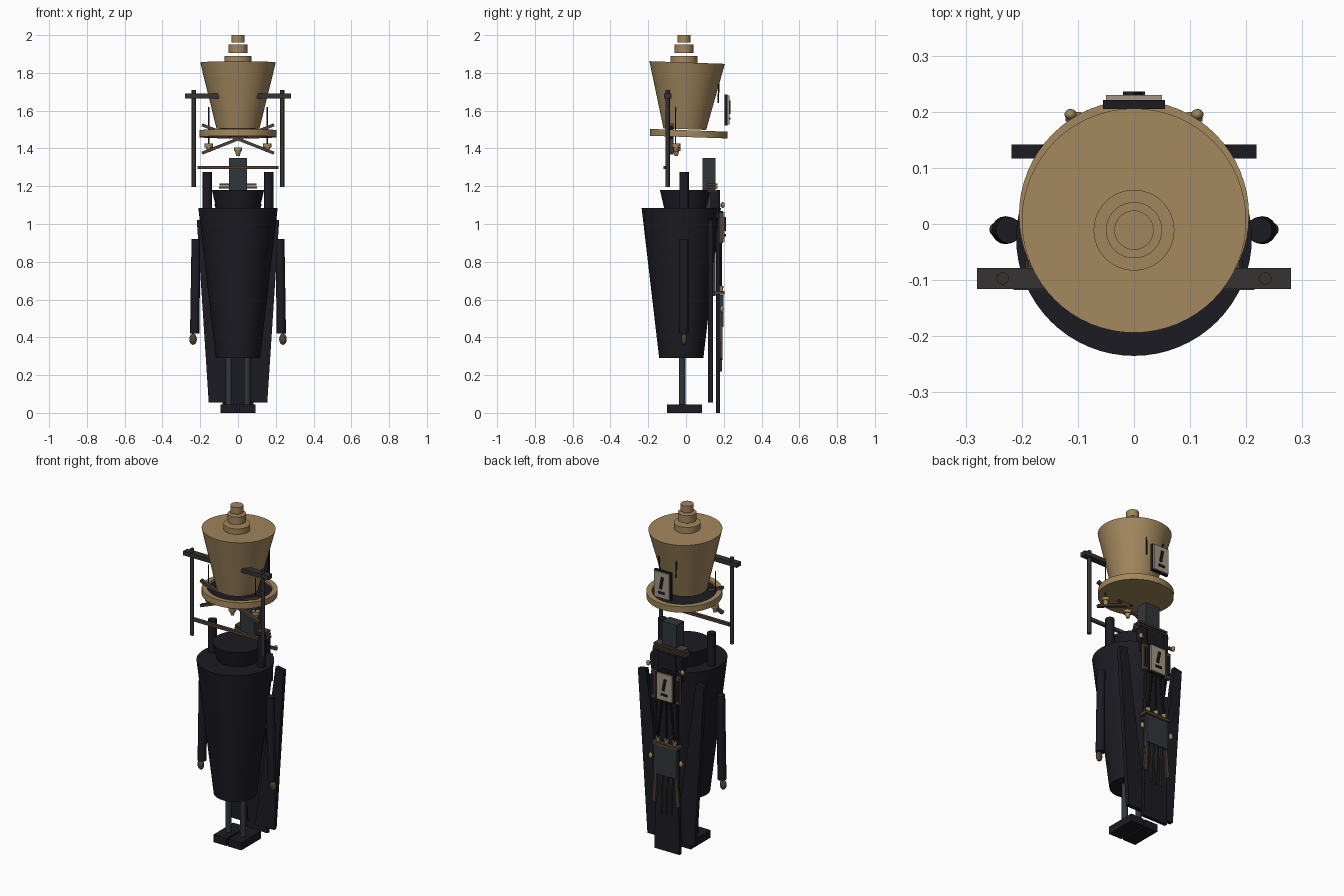
import bpy, bmesh, math
from mathutils import Vector, Matrix

if "Cube" in bpy.data.objects:
    bpy.data.objects.remove(bpy.data.objects["Cube"])

def mat(name, c):
    m = bpy.data.materials.new(name)
    m.diffuse_color = (*c, 1)
    m.use_nodes = True
    m.node_tree.nodes["Principled BSDF"].inputs["Base Color"].default_value = m.diffuse_color
    return m

BRASS = mat("brass", (.36, .24, .11))
DARK = mat("dark_cloth", (.011, .011, .016))
GREY = mat("slate", (.032, .037, .042))
IRON = mat("iron", (.035, .033, .031))
BROWN = mat("bronze", (.075, .052, .035))
FACE = mat("pale_face", (.36, .31, .24))

def finish(name, bm, m, smooth=False):
    me = bpy.data.meshes.new(name)
    bmesh.ops.recalc_face_normals(bm, faces=bm.faces)
    bm.to_mesh(me)
    bm.free()
    ob = bpy.data.objects.new(name, me)
    bpy.context.collection.objects.link(ob)
    me.materials.append(m)
    if smooth:
        bpy.ops.object.select_all(action='DESELECT')
        ob.select_set(True)
        bpy.context.view_layer.objects.active = ob
        bpy.ops.object.shade_smooth_by_angle(angle=math.radians(35))
    return ob

def box(name, x, y, z, m, tilt=0):
    """Box from (min, max) ranges, optionally tilted about y through its centre."""
    bm = bmesh.new()
    c = Vector([sum(r) / 2 for r in (x, y, z)])
    size = [abs(r[1] - r[0]) for r in (x, y, z)]
    bmesh.ops.create_cube(bm, size=1, matrix=Matrix.Translation(c)
                          @ Matrix.Rotation(tilt, 4, 'Y') @ Matrix.Diagonal((*size, 1)))
    return finish(name, bm, m)

def rod(name, a, b, r1, r2, m, seg=16):
    """Round bar or cone between two points."""
    a, b = Vector(a), Vector(b)
    bm = bmesh.new()
    q = (b - a).to_track_quat('Z', 'Y').to_matrix().to_4x4()
    bmesh.ops.create_cone(bm, cap_ends=True, segments=seg, radius1=r1, radius2=r2,
                          depth=(b - a).length, matrix=Matrix.Translation((a + b) / 2) @ q)
    return finish(name, bm, m, True)

def ball(name, c, size, m):
    bm = bmesh.new()
    bmesh.ops.create_uvsphere(bm, u_segments=16, v_segments=10, radius=1,
                              matrix=Matrix.Translation(c) @ Matrix.Diagonal((*size, 1)))
    return finish(name, bm, m, True)

def plate(name, outline, y0, y1, m):
    """Flat panel: x-z outline extruded along y."""
    bm = bmesh.new()
    f = bm.faces.new([bm.verts.new((x, y0, z)) for x, z in outline])
    new = bmesh.ops.extrude_face_region(bm, geom=[f])['geom']
    bmesh.ops.translate(bm, vec=(0, y1 - y0, 0),
                        verts=[v for v in new if isinstance(v, bmesh.types.BMVert)])
    return finish(name, bm, m)

def lathe(name, profile, c, m, tilt=0, seg=64):
    """Closed turned shape from an (r, z) profile, tilted about x."""
    bm = bmesh.new()
    vs = [bm.verts.new((r, 0, z)) for r, z in profile]
    es = [bm.edges.new(p) for p in zip(vs, vs[1:])]
    bmesh.ops.spin(bm, geom=vs + es, cent=(0, 0, 0), axis=(0, 0, 1),
                   angle=math.tau, steps=seg)
    bmesh.ops.remove_doubles(bm, verts=bm.verts, dist=1e-5)
    bmesh.ops.transform(bm, verts=bm.verts,
                        matrix=Matrix.Translation(c) @ Matrix.Rotation(tilt, 4, 'X'))
    return finish(name, bm, m, True)

TILT = -.035

# Head: flared drum, recessed brim tray, stepped finial
lathe("head_drum", [(0, -.178), (.113, -.178), (.2, .175), (0, .175)], (0, 0, 1.68), BRASS, TILT)
lathe("brim_tray", [(0, -.018), (.205, -.018), (.205, .018), (.175, .018), (.175, -.006), (0, -.006)],
      (0, .015, 1.478), BRASS, TILT)
lathe("brim_inner_disc", [(0, -.004), (.173, -.004), (.173, .006), (0, .006)], (0, .015, 1.478), DARK, TILT)
for i, (r, z0, z1) in enumerate([(.072, 1.85, 1.89), (.05, 1.905, 1.95), (.035, 1.96, 2.0)]):
    rod(f"finial_step_{i}", (0, -.011, z0), (0, -.011, z1), r, r, BRASS, 48)

# Gauge panel used on the head and on the back
def gauge(name, y, z, h):
    box(name + "_case", (-.055, .055), (y, y + .016), (z - h, z + h), DARK)
    box(name + "_face", (-.05, .05), (y + .016, y + .025), (z - h * .93, z + h * .93), FACE)
    box(name + "_pointer", (-.008, .008), (y + .025, y + .031), (z - .02, z + .05), DARK, -.2)
    box(name + "_pointer_base", (-.02, .02), (y + .025, y + .031), (z - .05, z - .038), DARK)

gauge("head_gauge", .205, 1.603, .082)
gauge("back_gauge", .18, .985, .085)

# Face frame: crossed bars, lower bar, hanging cups
for s in (-1, 1):
    n = "left" if s < 0 else "right"
    box(f"{n}_side_bracket", (s * .1, s * .28), (-.116, -.078), (1.665, 1.69), IRON)
    rod(f"{n}_frame_rod", (s * .234, -.097, 1.195), (s * .234, -.097, 1.71), .011, .011, IRON)
    box(f"{n}_crossed_bar", (-.205, .205), (-.085, -.065), (1.442, 1.458), BROWN, s * .375)
    rod(f"{n}_cup_wire", (s * .155, -.055, 1.42), (s * .155, -.055, 1.62), .003, .003, IRON, 8)
    rod(f"{n}_rear_needle", (s * .052, .17, 1.64), (s * .058, .174, 1.74), .004, .004, DARK, 8)
box("lower_face_bar", (-.215, .215), (-.118, -.1), (1.29, 1.307), BROWN)
for x, z in ((-.155, 1.38), (0, 1.36), (.155, 1.38)):
    rod("hanging_cup", (x, -.052, z), (x, -.052, z + .028), .009, .016, BRASS)
    rod("hanging_cup_lip", (x, -.052, z + .026), (x, -.052, z + .045), .022, .022, BRASS)

# Torso
rod("coat_body", (0, -.025, .29), (0, -.025, 1.085), .117, .21, DARK, 64)
rod("collar", (0, 0, 1.08), (0, 0, 1.18), .115, .138, DARK, 48)
box("spine_post", (-.048, .048), (.087, .156), (.62, 1.35), GREY)

# Limbs and coat flaps
for s in (-1, 1):
    n = "left" if s < 0 else "right"
    rod(f"{n}_shoulder_post", (s * .162, -.01, 1.0), (s * .162, -.01, 1.275), .025, .025, DARK)
    rod(f"{n}_arm", (s * .223, -.011, .92), (s * .229, -.011, .42), .023, .025, DARK)
    ball(f"{n}_hand", (s * .238, -.01, .39), (.02, .015, .03), BROWN)
    rod(f"{n}_leg", (s * .048, -.02, .03), (s * .048, -.02, .32), .017, .017, GREY)
    box(f"{n}_foot", (s * .005, s * .092), (-.1, .086), (0, .045), DARK)
    plate(f"{n}_coat_flap", [(s * .165, 1.03), (s * .218, 1.02), (s * .155, .055), (s * .03, .055)],
          .117, .142, DARK)
    # Back harness side pieces
    box(f"{n}_harness_block", (s * .05, s * .095), (.13, .172), (1.03, 1.18), DARK)
    box(f"{n}_gauge_clip", (s * .066, s * .094), (.175, .195), (.9, 1.06), BROWN)
    box(f"{n}_gauge_clip_inset", (s * .073, s * .087), (.194, .199), (.92, 1.04), DARK)
    ball(f"{n}_harness_knob", (s * .113, .195, 1.1), (.011, .01, .016), BRASS)
    box(f"{n}_harness_knob_arm", (s * .085, s * .122), (.183, .192), (1.09, 1.108), BROWN)
    ball(f"{n}_pack_knob", (s * .1, .19, .55), (.012, .01, .018), BRASS)
    plate(f"{n}_pack_fin", [(s * .06, .46), (s * .075, .46), (s * .09, .29), (s * .068, .28)],
          .18, .192, BROWN)

# Back tail panel, yoke slabs and pack
plate("tail_panel", [(-.055, 1.18), (.055, 1.18), (.083, 0), (-.083, 0)], .16, .18, DARK)
for i, z in enumerate((1.17, 1.187, 1.204)):
    box(f"yoke_slab_{i}", (-.105 + .004 * i, .105 - .004 * i), (.11, .166), (z, z + .011), BROWN)
box("pack_panel", (-.075, .075), (.18, .198), (.455, .625), GREY)
box("pack_shelf", (-.085, .085), (.152, .203), (.628, .645), BROWN)
for x in (-.055, 0, .055):
    rod("pack_cup", (x, .185, .645), (x, .185, .672), .009, .014, BRASS)
    rod("pack_tube", (x, .185, .665), (x * .5, .185, .9), .006, .006, DARK, 10)
    plate("pack_blade", [(x * .6 - .007, .46), (x * .6 + .007, .46), (x * .6 + .003, .22),
                         (x * .6 - .003, .22)], .18, .19, IRON)
